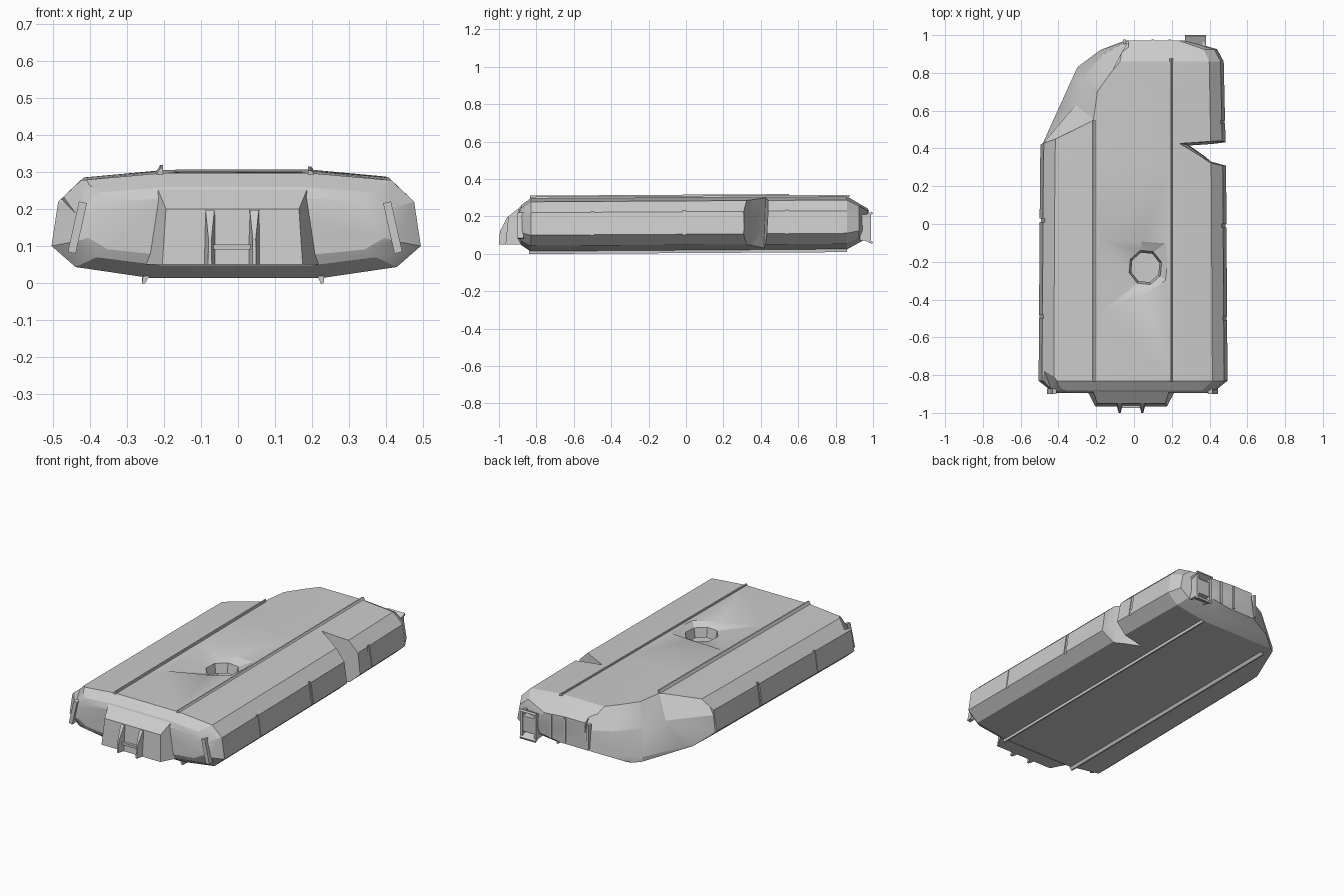
import bpy, bmesh, math
from mathutils import Vector


def loft(name, rings, hide=False):
    """Skin a closed solid through rings of equal point count."""
    bm = bmesh.new()
    vs = [[bm.verts.new(p) for p in r] for r in rings]
    n = len(rings[0])
    for a, b in zip(vs, vs[1:]):
        for i in range(n):
            j = (i + 1) % n
            bm.faces.new((a[i], a[j], b[j], b[i]))
    bm.faces.new(vs[0])
    bm.faces.new(vs[-1])
    bmesh.ops.recalc_face_normals(bm, faces=bm.faces)
    me = bpy.data.meshes.new(name)
    bm.to_mesh(me)
    bm.free()
    ob = bpy.data.objects.new(name, me)
    bpy.context.collection.objects.link(ob)
    ob.hide_render = hide
    return ob


def box(name, c, s, rot=(0, 0, 0), hide=False):
    x, y, z = (v / 2 for v in s)
    ob = loft(name, [[(-x, -y, h), (x, -y, h), (x, y, h), (-x, y, h)] for h in (-z, z)], hide)
    ob.location = c
    ob.rotation_euler = rot
    return ob


def layer(points, z):
    return [(x, y, z) for x, y in points]


def tilt(y):
    return 0.006 * y


# Main hull: half section mirrored, lofted along y with tapered ends
half = [(0.23, 0.018), (0.435, 0.048), (0.5, 0.105), (0.482, 0.225), (0.42, 0.283), (0.205, 0.302)]
section = half + [(-x, z) for x, z in reversed(half)]
stations = [(-0.895, 0.80, 0.55), (-0.882, 0.87, 0.75), (-0.83, 1, 1), (0.3, 0.985, 1),
            (0.86, 0.96, 1), (0.925, 0.89, 0.74), (0.972, 0.57, 0.55)]
hull = loft("hull", [[(x * sx - 0.005, y, 0.155 + (z - 0.155) * sz + tilt(y)) for x, z in section]
                     for y, sx, sz in stations])

cutters = []

# Through notch on the right side
cutters.append(loft("notch_cutter", [
    layer([(0.7, 0.44), (0.5, 0.42), (0.31, 0.41), (0.42, 0.32), (0.5, 0.30), (0.7, 0.29)], -0.1),
    layer([(0.7, 0.45), (0.5, 0.435), (0.28, 0.42), (0.41, 0.33), (0.5, 0.305), (0.7, 0.29)], 0.13),
    layer([(0.7, 0.47), (0.5, 0.455), (0.22, 0.43), (0.39, 0.325), (0.47, 0.30), (0.7, 0.28)], 0.4)], True))

# Torn rear left corner
outer = [(-0.7, 1.2), (-0.7, 0.36)]
low = outer + [(-0.487, 0.42), (-0.40, 0.61), (-0.30, 0.83), (-0.18, 0.92), (-0.03, 0.98), (-0.02, 1.2)]
mid = outer + [(-0.478, 0.43), (-0.31, 0.63), (-0.265, 0.78), (-0.16, 0.90), (-0.03, 0.97), (-0.02, 1.2)]
top = outer + [(-0.43, 0.44), (-0.21, 0.55), (-0.19, 0.70), (-0.12, 0.80), (-0.03, 0.91), (-0.02, 1.2)]
cutters.append(loft("corner_cutter", [layer(low, -0.1), layer(low, 0.06), layer(mid, 0.2),
                                      layer(top, 0.31), layer(top, 0.45)], True))


# Crater in the roof: shallow dish, then a steep faceted hole
def ring(r, z, cx=0.06, cy=-0.23):
    return [(cx + r * math.cos(i * math.pi / 4 + 0.3), cy + r * 1.05 * math.sin(i * math.pi / 4 + 0.3), z)
            for i in range(8)]


dish = layer([(0.18, -0.2), (0.17, -0.1), (0.04, -0.09), (-0.19, -0.08),
              (-0.18, -0.28), (-0.19, -0.48), (0.05, -0.38), (0.17, -0.3)], 0.303)
cutters.append(loft("crater_cutter", [ring(0.078, 0.22), ring(0.09, 0.275), dish,
                                      [(x, y, 0.4) for x, y, _ in dish]], True))

# Crumpled front left corner
cutters.append(box("dent_cutter", (-0.46, -0.86, 0.285), (0.11, 0.13, 0.12), (0.5, 0.5, 0.6), True))

# Panel grooves on both sides
for x, y in [(0.497, -0.5), (0.492, -0.01), (0.487, 0.54), (-0.507, -0.49), (-0.5, 0.02)]:
    cutters.append(box("groove_cutter", (x, y, 0.17), (0.036, 0.018, 0.17), (0, math.copysign(0.15, -x), 0), True))

bpy.context.view_layer.objects.active = hull
for c in cutters:
    m = hull.modifiers.new(c.name, 'BOOLEAN')
    m.operation = 'DIFFERENCE'
    m.solver = 'EXACT'
    m.object = c
    bpy.ops.object.modifier_apply(modifier=m.name)
for c in cutters:
    bpy.data.objects.remove(c)

# Open the crater floor
bm = bmesh.new()
bm.from_mesh(hull.data)
floor = [f for f in bm.faces if all(abs(v.co.z - 0.22) < 0.002 for v in f.verts)
         and (f.calc_center_median() - Vector((0.06, -0.23, 0.22))).length < 0.08]
bmesh.ops.delete(bm, geom=floor, context='FACES')
bm.to_mesh(hull.data)
bm.free()
hull.select_set(True)
bpy.ops.object.shade_smooth_by_angle(angle=math.radians(22))


# Thin leaning rails along roof and belly
def rail(name, x, z, h, y0, y1, lean):
    prof = [(-0.009, 0), (0.009, 0), (lean + 0.004, h), (lean - 0.004, h)]
    loft(name, [[(x + px, y, z + pz + tilt(y)) for px, pz in prof] for y in (y0, y1)])


rail("roof_rail_left", -0.212, 0.298, 0.018, -0.835, 0.55, 0.005)
rail("roof_rail_right", 0.198, 0.298, 0.012, -0.835, 0.875, -0.004)
rail("belly_rail_left", -0.248, 0.024, -0.02, -0.84, 0.8, -0.008)
rail("belly_rail_right", 0.224, 0.024, -0.02, -0.84, 0.86, 0.004)

# Front housing with sloped top and cheeks
loft("front_housing", [
    [(-0.255, -0.83, 0.05), (0.225, -0.83, 0.05), (0.19, -0.83, 0.275), (-0.22, -0.83, 0.275)],
    [(-0.252, -0.875, 0.05), (0.222, -0.875, 0.05), (0.19, -0.875, 0.26), (-0.22, -0.875, 0.26)],
    [(-0.205, -0.965, 0.05), (0.175, -0.965, 0.05), (0.165, -0.95, 0.2), (-0.195, -0.95, 0.2)]])

# Wedge fins and crossbar on the housing
for i, x in enumerate((-0.076, 0.044)):
    loft("front_fin_%d" % i, [
        [(x - 0.017, -0.955, 0.05), (x + 0.017, -0.955, 0.05), (x + 0.005, -1.0, 0.05), (x - 0.005, -1.0, 0.05)],
        [(x - 0.016, -0.95, 0.12), (x + 0.016, -0.95, 0.12), (x + 0.004, -0.995, 0.12), (x - 0.004, -0.995, 0.12)],
        [(x - 0.014, -0.94, 0.197), (x + 0.014, -0.94, 0.197), (x + 0.012, -0.955, 0.197), (x - 0.012, -0.955, 0.197)]])
box("front_crossbar", (-0.016, -0.965, 0.097), (0.10, 0.02, 0.014))

# Slanted bars on the front corners
for s in (-1, 1):
    box("front_corner_bar", (s * 0.427 - 0.008, -0.885, 0.15), (0.022, 0.03, 0.14), (0, -s * 0.22, 0))

# Rear ribs
for x in (-0.05, 0.1, 0.19):
    box("rear_rib", (x, 0.965, 0.165), (0.014, 0.025, 0.14))

# Rear bracket: core, cross bars and flared plates
box("bracket_core", (0.325, 0.95, 0.14), (0.085, 0.07, 0.09))
for x in (0.28, 0.37):
    box("bracket_post", (x, 0.96, 0.14), (0.014, 0.06, 0.14))
box("bracket_plate_upper", (0.325, 0.972, 0.208), (0.11, 0.055, 0.012), (0.45, 0, 0))
box("bracket_plate_lower", (0.325, 0.972, 0.07), (0.10, 0.055, 0.012), (-0.45, 0, 0))
